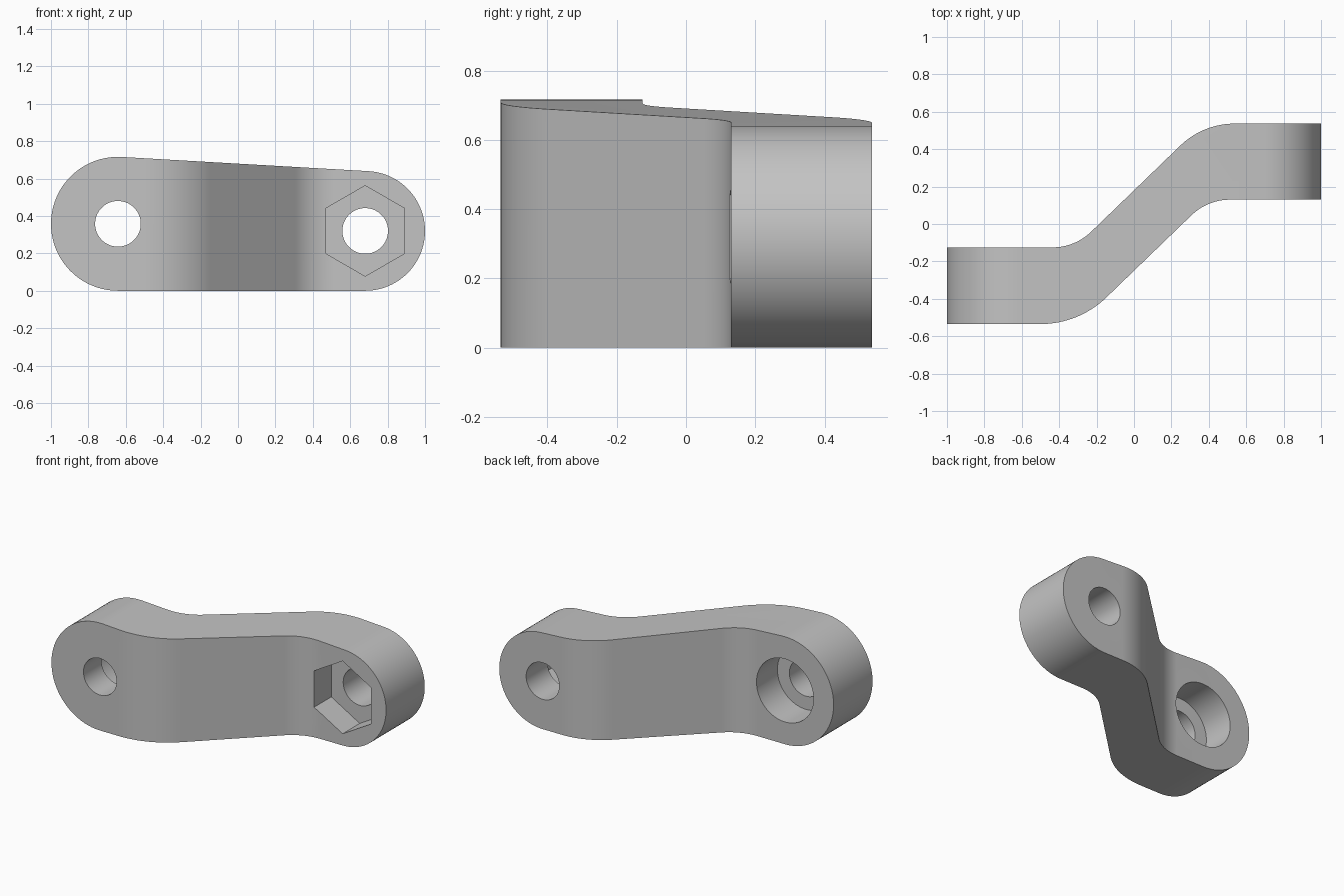
import bpy, bmesh, math
from mathutils import Vector

old = bpy.data.objects.get("Cube")
if old:
    bpy.data.objects.remove(old, do_unlink=True)

grey = bpy.data.materials.new("plain_grey")
grey.use_nodes = True
grey.diffuse_color = (0.55, 0.55, 0.55, 1)
grey.node_tree.nodes["Principled BSDF"].inputs["Base Color"].default_value = (0.55, 0.55, 0.55, 1)


def prism(name, points, direction):
    """Extrude a closed loop of 3D points along a direction."""
    bm = bmesh.new()
    face = bm.faces.new([bm.verts.new(p) for p in points])
    moved = bmesh.ops.extrude_face_region(bm, geom=[face])["geom"]
    bmesh.ops.translate(bm, vec=direction,
                        verts=[v for v in moved if isinstance(v, bmesh.types.BMVert)])
    bmesh.ops.recalc_face_normals(bm, faces=bm.faces)
    mesh = bpy.data.meshes.new(name)
    bm.to_mesh(mesh)
    bm.free()
    mesh.materials.append(grey)
    obj = bpy.data.objects.new(name, mesh)
    bpy.context.collection.objects.link(obj)
    return obj


def ring(cx, cz, r, y, start, end, n):
    """Points on an arc in the x-z plane, angles in degrees."""
    step = (end - start) / n
    angles = [math.radians(start + step * i) for i in range(n + 1)]
    return [(cx + r * math.cos(a), y, cz + r * math.sin(a)) for a in angles]


def fillet(before, corner, after, length, n=16):
    """Round a corner with a tangent arc."""
    c = Vector(corner)
    u = (Vector(before) - c).normalized()
    v = (Vector(after) - c).normalized()
    half = u.angle(v) / 2
    radius = length * math.tan(half)
    mid = (u + v).normalized()
    centre = c + mid * (length / math.cos(half))
    sweep = math.pi / 2 - half
    side = (u - v).normalized()
    angles = [sweep * (1 - 2 * i / n) for i in range(n + 1)]
    return [centre + radius * (side * math.sin(a) - mid * math.cos(a)) for a in angles]


def combine(obj, tool, operation):
    mod = obj.modifiers.new(operation, 'BOOLEAN')
    mod.operation, mod.object, mod.solver = operation, tool, 'EXACT'
    bpy.context.view_layer.objects.active = obj
    bpy.ops.object.modifier_apply(modifier=mod.name)
    bpy.data.objects.remove(tool, do_unlink=True)


# Offset bar, drawn as a plan outline with rounded bends
z0, slope, far = -0.2, 0.966, 1.3


def bent_edge(y_low, y_high, y_mid, t_low, t_high):
    a = (-far, y_low, z0)
    b = ((y_low - y_mid) / slope, y_low, z0)
    c = ((y_high - y_mid) / slope, y_high, z0)
    d = (far, y_high, z0)
    return [a] + fillet(a, b, c, t_low) + fillet(b, c, d, t_high) + [d]


front = bent_edge(-0.535, 0.13, -0.25, 0.205, 0.12)
back = bent_edge(-0.125, 0.537, 0.18, 0.12, 0.17)
link = prism("offset_link", front + back[::-1], (0, 0, 1.2))

# Trim to the tapered, round-ended side outline
r1, r2 = 0.358, 0.32
x1, x2 = -1 + r1, 1 - r2
tilt = math.degrees(math.asin((r1 - r2) / (x2 - x1))) * 2
outline = ring(x2, r2, r2, -1, -90, 90 - tilt, 40) + ring(x1, r1, r1, -1, 90 - tilt, 270, 40)
combine(link, prism("outline_cutter", outline, (0, 2, 0)), 'INTERSECT')

# Bolt holes through both ends
for x, z in ((x1, r1), (x2, r2)):
    hole = ring(x, z, 0.122, -1, 0, 360, 64)[:-1]
    combine(link, prism("hole_cutter", hole, (0, 2, 0)), 'DIFFERENCE')

# Round bolt-head recess at the back, hexagonal nut recess at the front
head = ring(x1, r1, 0.21, -0.345, 0, 360, 64)[:-1]
combine(link, prism("head_cutter", head, (0, 0.6, 0)), 'DIFFERENCE')
nut = ring(x2, r2, 0.242, 0.31, 30, 390, 6)[:-1]
combine(link, prism("nut_cutter", nut, (0, -0.6, 0)), 'DIFFERENCE')

bpy.ops.object.select_all(action='DESELECT')
link.select_set(True)
bpy.context.view_layer.objects.active = link
bpy.ops.object.shade_smooth_by_angle(angle=math.radians(30))
